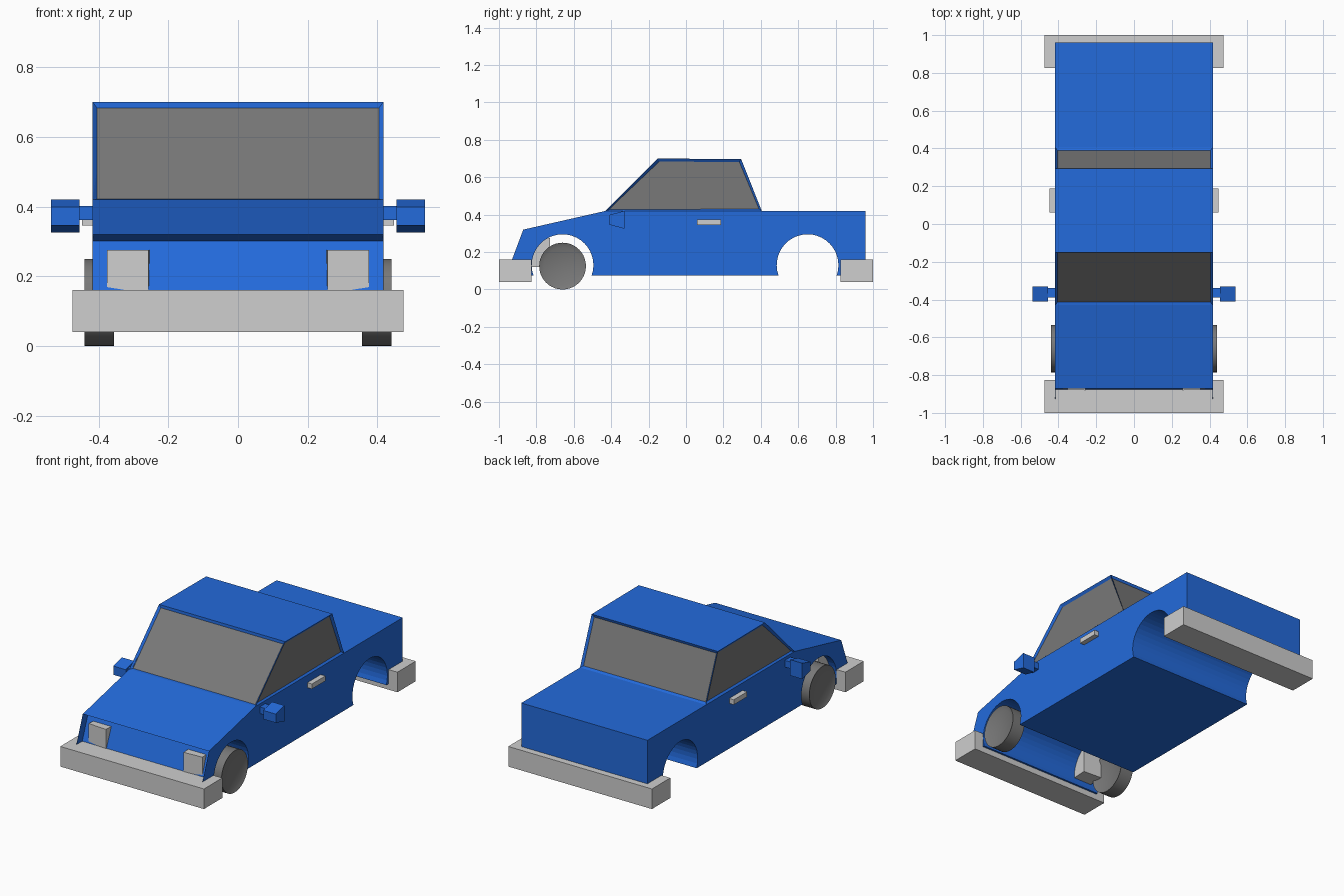
import bpy, bmesh
from math import pi, sin, cos, radians
from mathutils import Matrix, Vector

if "Cube" in bpy.data.objects:
    bpy.data.objects.remove(bpy.data.objects["Cube"], do_unlink=True)


def material(name, rgb):
    m = bpy.data.materials.new(name)
    m.use_nodes = True
    m.diffuse_color = (*rgb, 1)
    m.node_tree.nodes["Principled BSDF"].inputs["Base Color"].default_value = (*rgb, 1)
    return m


BLUE = material("blue paint", (0.017, 0.145, 0.71))
LIGHT = material("light grey", (0.62, 0.62, 0.62))
DARK = material("dark grey", (0.19, 0.19, 0.19))
HALF = 0.417  # half the body width


def finish(bm, name, *mats):
    mesh = bpy.data.meshes.new(name)
    bm.to_mesh(mesh)
    bm.free()
    for m in mats:
        mesh.materials.append(m)
    ob = bpy.data.objects.new(name, mesh)
    bpy.context.collection.objects.link(ob)
    return ob


def prism(profile, half):
    """Extrude a (y, z) profile across the width."""
    bm = bmesh.new()
    rings = [[bm.verts.new((x, y, z)) for y, z in profile] for x in (-half, half)]
    bm.faces.new(rings[0])
    bm.faces.new(rings[1])
    n = len(profile)
    for i in range(n):
        j = (i + 1) % n
        bm.faces.new((rings[0][i], rings[0][j], rings[1][j], rings[1][i]))
    bmesh.ops.recalc_face_normals(bm, faces=bm.faces)
    bm.normal_update()
    return bm


def box(name, lo, hi, mat, turn=0, front_taper=1):
    """Box between two corners, optionally turned about z or lower at the front."""
    lo, hi = Vector(lo), Vector(hi)
    bm = bmesh.new()
    bmesh.ops.create_cube(bm, size=1)
    size = hi - lo
    for v in bm.verts:
        if v.co.y < 0:
            v.co.z *= front_taper
        v.co = Vector([a * b for a, b in zip(v.co, size)])
    bmesh.ops.rotate(bm, verts=bm.verts, matrix=Matrix.Rotation(turn, 3, 'Z'))
    bmesh.ops.translate(bm, verts=bm.verts, vec=(lo + hi) / 2)
    return finish(bm, name, mat)


# Lower body with two wheel arches
FLOOR, AXLE, ARCH = 0.075, 0.13, 0.165


def arch(y, steps=24):
    dip = math_dip = -0.338  # angle where the arch meets the floor
    return [(y - ARCH * cos(a), AXLE + ARCH * sin(a))
            for a in (dip + (pi - 2 * dip) * i / steps for i in range(steps + 1))]


profile = [(-0.962, FLOOR)] + arch(-0.66) + arch(0.65) + [
    (0.96, FLOOR), (0.96, 0.42), (-0.43, 0.42), (-0.87, 0.32)]
bm = prism(profile, HALF)
nose = [f for f in bm.faces if f.normal.y < -0.8 and f.calc_center_median().y < -0.9]
bmesh.ops.inset_individual(bm, faces=nose, thickness=0.002, depth=-0.05)
finish(bm, "lower_body", BLUE)

# Cab with recessed windows on all four sides
bm = prism([(-0.43, 0.42), (-0.15, 0.70), (0.295, 0.697), (0.405, 0.42)], HALF)
windows = [f for f in bm.faces if abs(f.normal.z) < 0.9]
bmesh.ops.inset_individual(bm, faces=windows, thickness=0.018, depth=-0.011)
for f in windows:
    f.material_index = 1
finish(bm, "cab", BLUE, DARK)

# Bumpers
box("front_bumper", (-0.475, -1.0, 0.04), (0.475, -0.827, 0.16), LIGHT)
box("rear_bumper", (-0.475, 0.827, 0.04), (0.475, 1.0, 0.16), LIGHT)


def wheel(name, side):
    bm = bmesh.new()
    bmesh.ops.create_cone(bm, cap_ends=True, segments=40, radius1=0.125,
                          radius2=0.125, depth=0.085)
    bm.normal_update()
    caps = [f for f in bm.faces if abs(f.normal.z) > 0.9]
    bmesh.ops.inset_individual(bm, faces=caps, thickness=0.025, depth=-0.012)
    bmesh.ops.rotate(bm, verts=bm.verts, matrix=Matrix.Rotation(pi / 2, 3, 'Y'))
    bmesh.ops.translate(bm, verts=bm.verts, vec=(side * 0.398, -0.66, 0.125))
    ob = finish(bm, name, DARK)
    bpy.context.view_layer.objects.active = ob
    ob.select_set(True)
    bpy.ops.object.shade_smooth_by_angle(angle=radians(30))
    ob.select_set(False)


# Parts found on both sides
for side, label in ((1, "left"), (-1, "right")):
    def pair(name, lo, hi, mat, turn=0, taper=1):
        xs = sorted((side * lo[0], side * hi[0]))
        box(f"{label}_{name}", (xs[0], *lo[1:]), (xs[1], *hi[1:]), mat, side * turn, taper)

    wheel(f"{label}_front_wheel", side)
    pair("headlamp", (0.252, -0.877, 0.12), (0.372, -0.73, 0.275), LIGHT, 0.06)
    pair("door_handle", (0.41, 0.06, 0.345), (0.447, 0.187, 0.375), LIGHT)
    pair("mirror_arm", (0.41, -0.39, 0.362), (0.46, -0.338, 0.402), BLUE)
    pair("mirror_head", (0.455, -0.41, 0.325), (0.537, -0.33, 0.42), BLUE, 0, 0.55)
